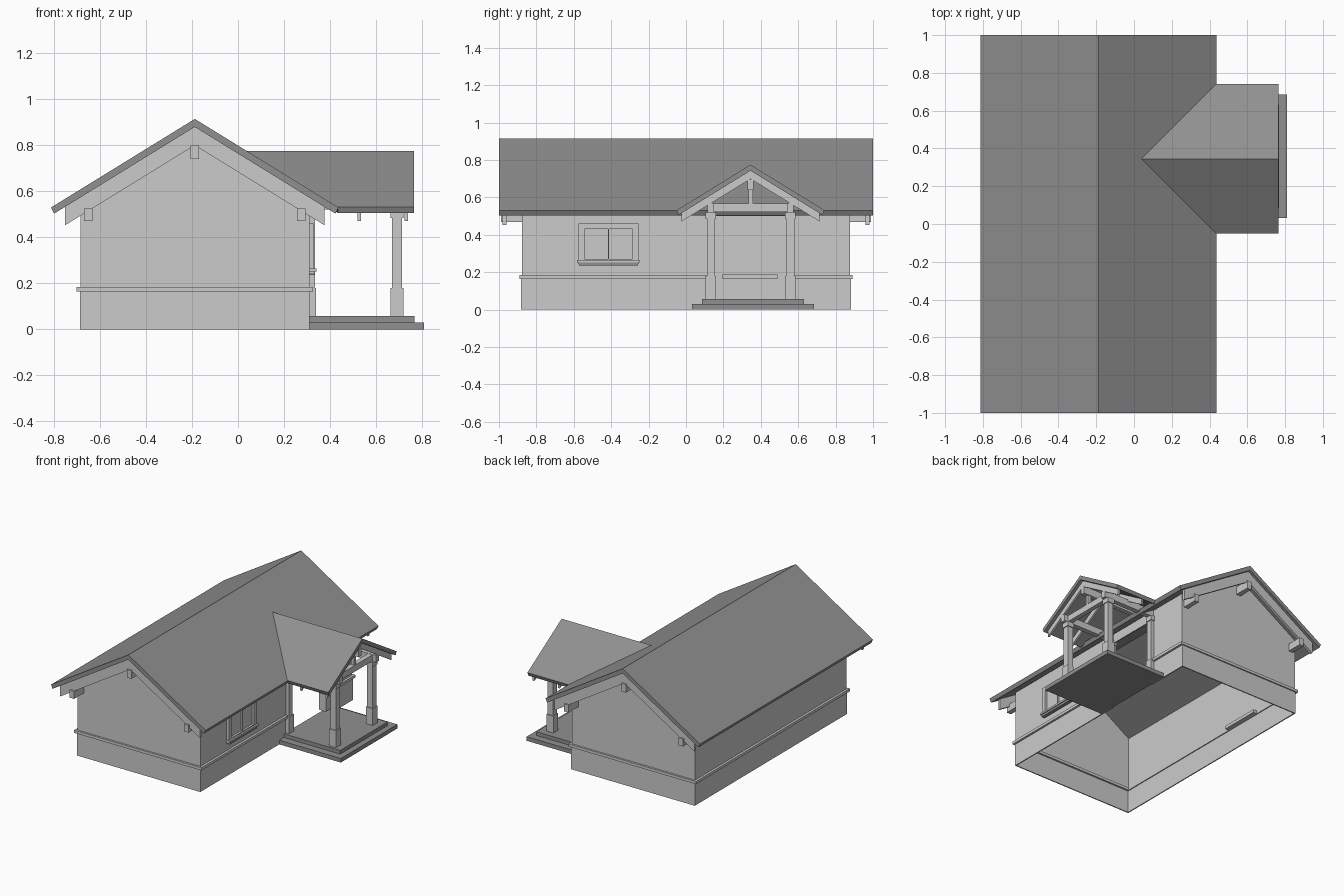
import bpy, bmesh

if "Cube" in bpy.data.objects:
    bpy.data.objects.remove(bpy.data.objects["Cube"])

CX = -0.188      # main ridge position in x
PY = 0.345       # porch ridge position in y
SLOPE = 0.616


def material(name, v):
    m = bpy.data.materials.new(name)
    m.diffuse_color = (v, v, v, 1)
    m.use_nodes = True
    m.node_tree.nodes["Principled BSDF"].inputs["Base Color"].default_value = m.diffuse_color
    return m


ROOF = material("roof_dark_grey", 0.28)
WALL = material("wall_mid_grey", 0.56)
TRIM = material("trim_light_grey", 0.8)
GLASS = material("glass_grey", 0.56)


def make(name, verts, faces, mat):
    me = bpy.data.meshes.new(name)
    me.from_pydata(verts, [], faces)
    me.materials.append(mat)
    bm = bmesh.new()
    bm.from_mesh(me)
    bmesh.ops.recalc_face_normals(bm, faces=bm.faces)
    bm.to_mesh(me)
    bm.free()
    ob = bpy.data.objects.new(name, me)
    bpy.context.collection.objects.link(ob)
    return ob


def prism(name, pts, axis, a, b, mat=TRIM):
    """Extrude a (u, z) profile along x or y; a may depend on profile height."""
    start = a if callable(a) else (lambda z: a)
    place = (lambda u, z, t: (t, u, z)) if axis == 'x' else (lambda u, z, t: (u, t, z))
    n = len(pts)
    verts = [place(u, z, start(z)) for u, z in pts] + [place(u, z, b) for u, z in pts]
    faces = [tuple(range(n)), tuple(range(n, 2 * n))]
    faces += [(i, (i + 1) % n, (i + 1) % n + n, i + n) for i in range(n)]
    return make(name, verts, faces, mat)


def box(name, x0, x1, y0, y1, z0, z1, mat=TRIM):
    return prism(name, [(x0, z0), (x1, z0), (x1, z1), (x0, z1)], 'y', y0, y1, mat)


def chevron(c, half, top, depth, half_in=None):
    """Upside-down V profile, for roofs and barge boards."""
    h2 = half if half_in is None else half_in
    e1, e2 = top - SLOPE * half, top - depth - SLOPE * h2
    return [(c - half, e1), (c, top), (c + half, e1),
            (c + h2, e2), (c, top - depth), (c - h2, e2)]


# main roof
prism("main_roof", chevron(CX, 0.625, 0.915, 0.035, 0.612), 'y', -1, 1, ROOF)

# long side walls, plinth and string course, split around the doorway
D0, D1, T = 0.145, 0.545, 0.008
layers = [("wall", 0.498, 0.876, 0.18, 0.57, T, WALL),
          ("plinth", 0.500, 0.881, 0.0, 0.168, T, TRIM),
          ("string_course", 0.515, 0.89, 0.165, 0.185, 0.03, TRIM)]
for name, hx, hy, z0, z1, t, mat in layers:
    box("left_" + name, CX - hx, CX - hx + t, -hy, hy, z0, z1, mat)
    x1 = CX + hx
    box("right_" + name + "_front", x1 - t, x1, -hy, D0, z0, z1, mat)
    box("right_" + name + "_back", x1 - t, x1, D1, hy, z0, z1, mat)
    # end walls
    for s, side in ((-1, "front"), (1, "back")):
        if name == "wall":
            prof = [(CX - hx, z0), (CX + hx, z0), (CX + hx, z1), (CX, 0.878), (CX - hx, z1)]
            prism(side + "_gable_wall", prof, 'y', s * hy, s * (hy - t), mat)
        else:
            box(side + "_" + name, CX - hx, CX + hx, s * hy, s * (hy - t), z0, z1, mat)
box("door_header", CX + 0.49, CX + 0.498, D0, D1, 0.5, 0.57, WALL)
box("inner_ledge", CX - 0.49, CX - 0.455, 0.195, 0.49, 0.165, 0.188)

# barge boards and brackets on both gables
for s, side in ((-1, "front"), (1, "back")):
    prism(side + "_barge_board", chevron(CX, 0.565, 0.882, 0.082), 'y', s * 0.96, s * 0.98)
    for dx, z0, z1 in ((-0.463, 0.47, 0.525), (0, 0.74, 0.80), (0.463, 0.47, 0.525)):
        box(side + "_gable_bracket", CX + dx - 0.018, CX + dx + 0.018,
            s * 0.87, s * 0.99, z0, z1)

# window with frame, panes and sill
W0, W1, XW = -0.575, -0.255, 0.30
box("window_frame_bottom", XW, 0.33, W0, W1, 0.245, 0.272)
box("window_frame_top", XW, 0.33, W0, W1, 0.43, 0.46)
for y0, y1 in ((W0, -0.543), (-0.418, -0.412), (-0.287, W1)):
    box("window_upright", XW, 0.33, y0, y1, 0.265, 0.435)
box("window_glass", XW, 0.315, -0.545, -0.285, 0.265, 0.435, GLASS)
box("window_sill", XW, 0.342, -0.582, -0.248, 0.252, 0.265)
box("window_sill_base", XW, 0.335, -0.573, -0.257, 0.236, 0.252, ROOF)

# porch roof, its back edge lying on the main roof slope
prism("porch_roof", chevron(PY, 0.395, 0.775, 0.032, 0.385), 'x',
      lambda z: min(CX + (0.915 - z) / SLOPE, 0.435), 0.765, ROOF)

# porch floor steps
box("porch_lower_step", 0.312, 0.81, 0.032, 0.685, 0, 0.03, ROOF)
box("porch_floor", 0.312, 0.768, 0.085, 0.632, 0.03, 0.057, ROOF)

# porch posts, at the front and against the wall
for dy in (-0.212, 0.212):
    y = PY + dy
    for x in (0.312, 0.692):
        for part, r, z0, z1, mat in (("base", 0.028, 0.057, 0.18, TRIM),
                                     ("shaft", 0.022, 0.18, 0.485, WALL),
                                     ("capital", 0.028, 0.485, 0.52, TRIM)):
            box("porch_post_" + part, x - r, x + r, y - r, y + r, z0, z1, mat)
    box("porch_side_beam", 0.30, 0.74, y - 0.018, y + 0.018, 0.52, 0.57)

# porch truss, ridge beam and barge boards
box("porch_tie_beam", 0.675, 0.71, 0.125, 0.565, 0.522, 0.568)
box("porch_king_post", 0.68, 0.705, PY - 0.012, PY + 0.012, 0.568, 0.65)
box("porch_ridge_beam", 0.30, 0.745, PY - 0.017, PY + 0.017, 0.64, 0.695)
for x in (0.52, 0.725):
    prism("porch_barge_board", chevron(PY, 0.37, 0.744, 0.045), 'x', x, x + 0.015)
